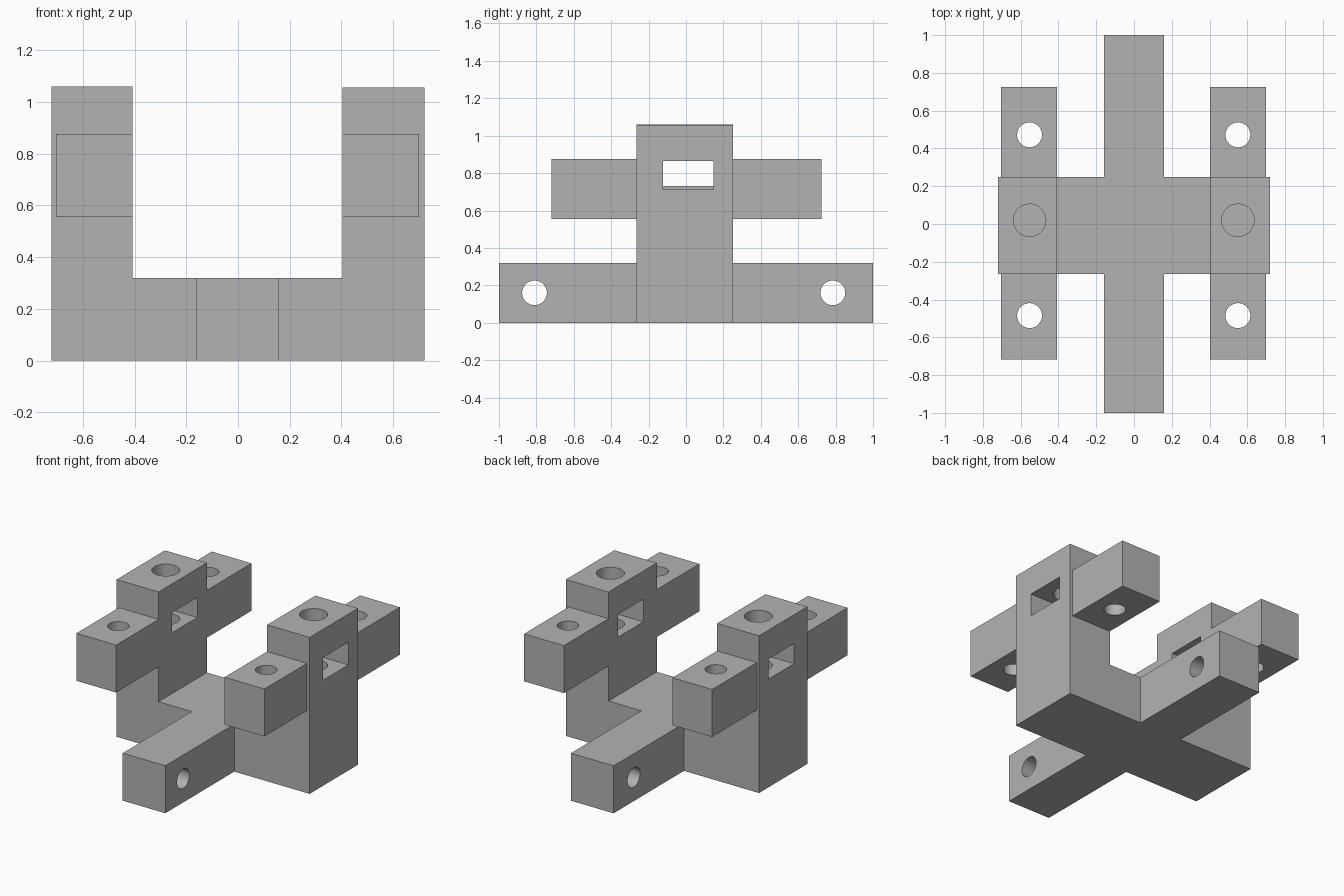
import bpy, bmesh, math
from mathutils import Matrix, Vector

cube = bpy.data.objects.get("Cube")
if cube:
    bpy.data.objects.remove(cube, do_unlink=True)

grey = bpy.data.materials.new("plain grey")
grey.use_nodes = True
colour = (0.45, 0.45, 0.45, 1)
grey.diffuse_color = colour
grey.node_tree.nodes["Principled BSDF"].inputs["Base Color"].default_value = colour


def make_object(name, bm):
    mesh = bpy.data.meshes.new(name)
    bmesh.ops.recalc_face_normals(bm, faces=bm.faces)
    bm.to_mesh(mesh)
    bm.free()
    mesh.materials.append(grey)
    obj = bpy.data.objects.new(name, mesh)
    bpy.context.collection.objects.link(obj)
    return obj


def box(name, xs, ys, zs):
    bm = bmesh.new()
    low, high = (Vector(c) for c in zip(xs, ys, zs))
    bmesh.ops.create_cube(bm, size=1, matrix=Matrix.Translation((low + high) / 2)
                          @ Matrix.Diagonal((high - low).to_4d()))
    return make_object(name, bm)


def rod(name, centre, radius, length, axis="Z"):
    bm = bmesh.new()
    turn = Matrix.Rotation(math.pi / 2, 4, "Y") if axis == "X" else Matrix()
    bmesh.ops.create_cone(bm, cap_ends=True, segments=48, radius1=radius, radius2=radius,
                          depth=length, matrix=Matrix.Translation(centre) @ turn)
    return make_object(name, bm)


def combine(target, other, operation):
    """Boolean the other part into the target, then discard it."""
    mod = target.modifiers.new(operation, "BOOLEAN")
    mod.operation, mod.solver, mod.object = operation, "EXACT", other
    bpy.context.view_layer.objects.active = target
    bpy.ops.object.modifier_apply(modifier=mod.name)
    bpy.data.objects.remove(other, do_unlink=True)


FRONT, BACK = -0.265, 0.25      # depth of the U-shaped frame
BASE = 0.32                     # height of the foot bars

# U-shaped frame, extruded from its front outline
outline = [(-0.72, 0), (0.72, 0), (0.72, 1.055), (0.403, 1.055),
           (0.403, BASE), (-0.407, BASE), (-0.407, 1.06), (-0.72, 1.06)]
bm = bmesh.new()
face = bm.faces.new([bm.verts.new((x, FRONT, z)) for x, z in outline])
side = bmesh.ops.extrude_face_region(bm, geom=[face])["geom"]
bmesh.ops.translate(bm, vec=(0, BACK - FRONT, 0),
                    verts=[v for v in side if isinstance(v, bmesh.types.BMVert)])
bracket = make_object("cross_bracket", bm)

# Long foot bar and the two raised side arms
combine(bracket, box("foot_bar", (-0.16, 0.158), (-1, 1), (0, BASE)), "UNION")
for xs in ((-0.703, -0.407), (0.403, 0.7)):
    combine(bracket, box("side_arm", xs, (-0.718, 0.725), (0.555, 0.875)), "UNION")

# Cross holes near the ends of the foot bar
for y in (-0.81, 0.785):
    combine(bracket, rod("bar_hole", (0, y, 0.16), 0.066, 0.6, "X"), "DIFFERENCE")

# Post slots, post bores and arm holes
for x, slot_floor in ((-0.553, 0.73), (0.55, 0.712)):
    combine(bracket, box("slot", (x - 0.25, x + 0.25), (-0.122, 0.148),
                         (slot_floor, 0.865)), "DIFFERENCE")
    combine(bracket, rod("post_bore", (x, 0.02, 0.85), 0.086, 0.6), "DIFFERENCE")
    for y in (-0.485, 0.472):
        combine(bracket, rod("arm_hole", (x, y, 0.72), 0.066, 0.5), "DIFFERENCE")

# Smooth bores, crisp edges
bpy.ops.object.select_all(action="DESELECT")
bracket.select_set(True)
bpy.context.view_layer.objects.active = bracket
bpy.ops.object.shade_smooth_by_angle(angle=math.radians(30))
